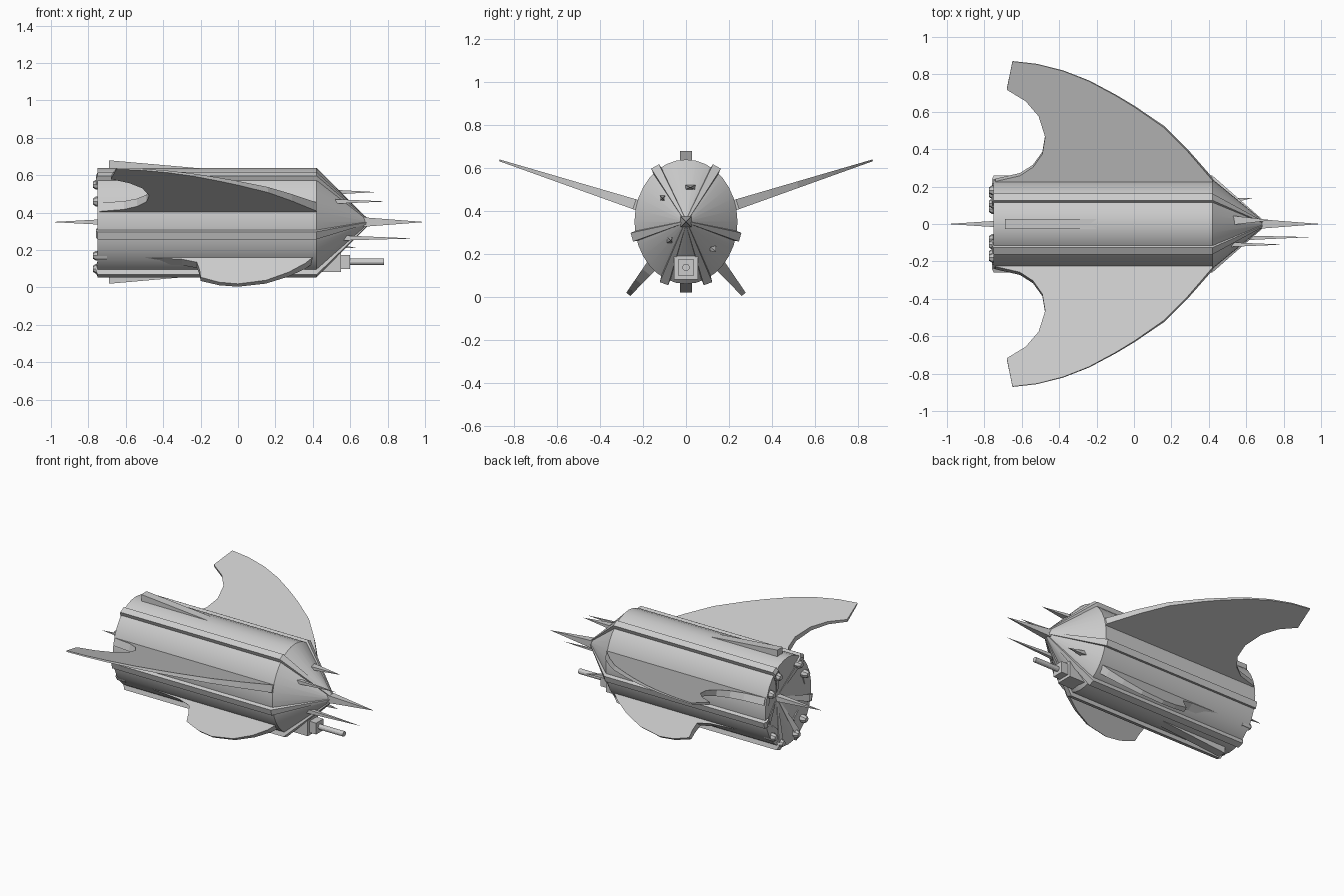
import bpy, bmesh, math
from mathutils import Vector

if "Cube" in bpy.data.objects:
    bpy.data.objects.remove(bpy.data.objects["Cube"])

CZ, RY, RZ = 0.35, 0.24, 0.29      # hull centre height and half-axes


def make(name, verts, faces, mirror=False, smooth=False):
    me = bpy.data.meshes.new(name)
    me.from_pydata([tuple(v) for v in verts], [], faces)
    bm = bmesh.new()
    bm.from_mesh(me)
    bmesh.ops.recalc_face_normals(bm, faces=bm.faces)
    bm.to_mesh(me)
    bm.free()
    ob = bpy.data.objects.new(name, me)
    bpy.context.collection.objects.link(ob)
    if mirror:
        ob.modifiers.new("mirror", 'MIRROR').use_axis = (False, True, False)
    if smooth:
        bpy.ops.object.select_all(action='DESELECT')
        ob.select_set(True)
        bpy.context.view_layer.objects.active = ob
        bpy.ops.object.shade_smooth_by_angle(angle=math.radians(25))
    return ob


def loft(name, rings, **kw):
    """Closed rings of equal size joined into a capped solid."""
    n = len(rings[0])
    faces = [(k * n + i, k * n + (i + 1) % n, (k + 1) * n + (i + 1) % n, (k + 1) * n + i)
             for k in range(len(rings) - 1) for i in range(n)]
    faces += [tuple(range(n)), tuple(range((len(rings) - 1) * n, len(rings) * n))]
    return make(name, [v for r in rings for v in r], faces, **kw)


def rect(x, y0, y1, z0, z1):
    return [(x, y0, z0), (x, y1, z0), (x, y1, z1), (x, y0, z1)]


def ellipse(x, s, n=32):
    return [(x, RY * s * math.cos(2 * math.pi * i / n),
             CZ + RZ * s * math.sin(2 * math.pi * i / n)) for i in range(n)]


def spike(name, base, tip, w, h):
    x, y, z = base
    ring = [(x, y - w, z - h), (x, y + w, z - h), (x, y + w, z + h), (x, y - w, z + h)]
    make(name, ring + [tip], [(0, 1, 2, 3)] + [(i, (i + 1) % 4, 4) for i in range(4)])


def fin(name, outline, origin, direction, t_root, t_tip):
    """Flat tapering blade: outline holds (x, distance along direction)."""
    d = Vector((0, *direction)).normalized()
    up = Vector((0, -d.z, d.y))
    span = max(s for _, s in outline)
    rings = []
    for side in (1, -1):
        rings.append([Vector((x, *origin)) + d * s +
                      up * side * (t_root + (t_tip - t_root) * s / span)
                      for x, s in outline])
    loft(name, rings, mirror=True)


# hull with pointed nose and hollow tail
loft("hull", [ellipse(-0.67, 0.02), ellipse(-0.75, 0.98), ellipse(-0.75, 1),
              ellipse(0.42, 1), ellipse(0.70, 0.03)], smooth=True)

# long ribs that run on over nose and tail
for name, (ry, rz) in {"upper_rib": (0.14, 0.25), "side_rib": (0.245, -0.07),
                       "lower_rib": (0.10, -0.28)}.items():
    d = Vector((0, ry, rz))
    side = Vector((1, 0, 0)).cross(d).normalized()
    rings = []
    for x, inner, outer, w in ((-0.67, 0.02, 0.06, 0.004), (-0.76, 0.86, 0.95, 0.024),
                               (-0.75, 0.86, 1.03, 0.026), (0.42, 0.86, 1.03, 0.026),
                               (0.69, 0.0, 0.08, 0.006)):
        c = Vector((x, 0, CZ))
        rings.append([c + d * inner - side * w, c + d * inner + side * w,
                      c + d * outer + side * w * 0.8, c + d * outer - side * w * 0.8])
    loft(name, rings, mirror=True)

# main wings: sweeping crescent
wing = [(0.42, 0.18), (0.42, 0.24), (0.29, 0.39), (0.16, 0.52), (0, 0.63), (-0.10, 0.69),
        (-0.24, 0.765), (-0.38, 0.82), (-0.52, 0.855), (-0.65, 0.87), (-0.68, 0.72),
        (-0.58, 0.66), (-0.51, 0.58), (-0.475, 0.47), (-0.49, 0.38), (-0.54, 0.31),
        (-0.61, 0.265), (-0.74, 0.235), (-0.74, 0.18)]
stretch = math.hypot(1, 0.325)
fin("wing", [(x, (y - 0.18) * stretch) for x, y in wing], (0.18, 0.412), (1, 0.325), 0.026, 0.004)

# lower fins, outline given as (x, height)
keel = [(0.40, 0.21), (0.42, 0.16), (0.36, 0.115), (0.27, 0.07), (0.15, 0.03), (0, 0.012),
        (-0.10, 0.02), (-0.20, 0.045), (-0.205, 0.08), (-0.22, 0.12), (-0.30, 0.135),
        (-0.73, 0.155), (-0.73, 0.21)]
fin("lower_fin", [(x, (0.21 - z) / 0.774) for x, z in keel], (0.107, 0.21), (0.633, -0.774),
    0.034, 0.012)

# wedge fins above and below the tail
for name, s in (("top_wedge", 1), ("bottom_wedge", -1)):
    loft(name, [rect(x, -0.028, 0.028, CZ + s * 0.25, CZ + s * h)
                for x, h in ((-0.69, 0.33), (-0.20, 0.287))])

# nose and tail spikes
spike("nose_spike", (0.66, 0, CZ), (1.0, 0, CZ), 0.026, 0.026)
spike("tail_spike", (-0.66, 0, CZ), (-1.0, 0, CZ), 0.022, 0.018)
spike("upper_spike", (0.52, 0.02, 0.51), (0.74, 0.02, 0.51), 0.025, 0.012)
spike("side_spike", (0.52, -0.11, 0.46), (0.80, -0.11, 0.46), 0.012, 0.012)
spike("lower_spike", (0.54, -0.075, 0.265), (0.95, -0.07, 0.262), 0.014, 0.014)
spike("small_spike", (0.47, 0.12, 0.23), (0.64, 0.14, 0.21), 0.02, 0.015)

# chin gun
loft("gun_mount", [rect(x, -0.055, 0.055, 0.082, 0.19) for x in (0.40, 0.55)])
loft("gun_block", [rect(x, -0.038, 0.038, 0.10, 0.175) for x in (0.54, 0.60)])
loft("gun_barrel", [[(x, 0.017 * math.cos(a * math.pi / 6), 0.137 + 0.017 * math.sin(a * math.pi / 6))
                     for a in range(12)] for x in (0.59, 0.78)], smooth=True)

# thruster stubs on the tail rim
for i, (y, z) in enumerate(((0.11, 0.55), (0.18, 0.46), (0.16, 0.17), (0.08, 0.10))):
    loft("thruster_%d" % (i + 1),
         [[(x, y + r * math.cos(a * math.pi / 4), z + r * math.sin(a * math.pi / 4))
           for a in range(8)] for x, r in ((-0.70, 0.026), (-0.76, 0.026), (-0.775, 0.016))],
         mirror=True)
